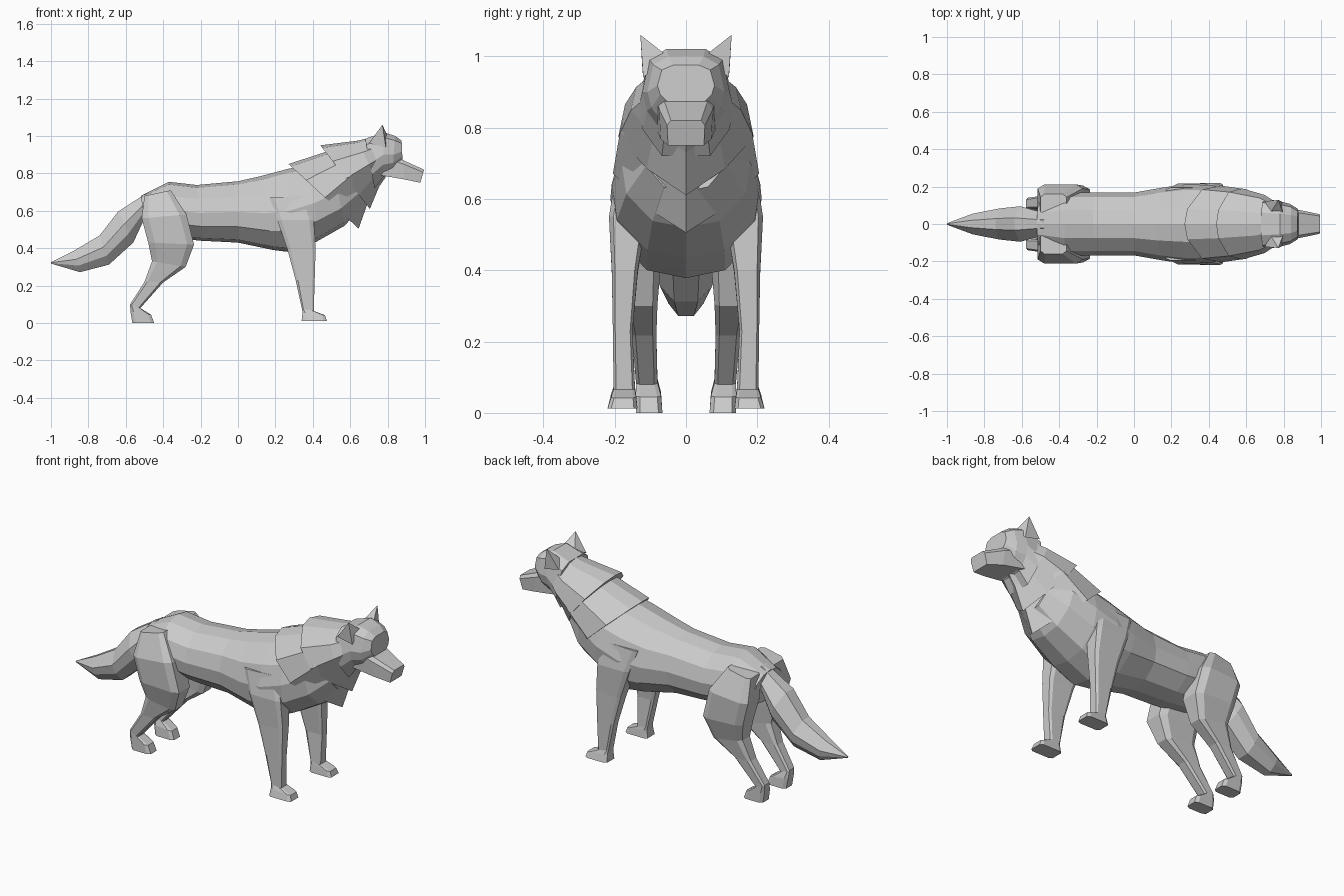
import bpy, bmesh


def finish(name, bm, mirror=False):
    bmesh.ops.remove_doubles(bm, verts=bm.verts, dist=0.0005)
    bmesh.ops.recalc_face_normals(bm, faces=bm.faces)
    me = bpy.data.meshes.new(name)
    bm.to_mesh(me)
    bm.free()
    ob = bpy.data.objects.new(name, me)
    bpy.context.collection.objects.link(ob)
    if mirror:
        mod = ob.modifiers.new("mirror", 'MIRROR')
        mod.use_axis = (False, True, False)
        mod.use_clip = False
        mod.use_mirror_merge = False
    return ob


def skin(name, rings, mirror=False):
    # join a row of equal-length point rings and cap both ends
    bm = bmesh.new()
    vs = [[bm.verts.new(p) for p in r] for r in rings]
    n = len(vs[0])
    for a, b in zip(vs, vs[1:]):
        for i in range(n):
            j = (i + 1) % n
            bm.faces.new((a[i], a[j], b[j], b[i]))
    bm.faces.new(vs[0])
    bm.faces.new(vs[-1])
    return finish(name, bm, mirror)


def trunk(name, profile, sections):
    # section: top x, top z, bottom x, bottom z, half width; profile: (depth, width)
    rings = []
    for xt, zt, xb, zb, w in sections:
        half = [(xt + (xb - xt) * t, w * f, zt + (zb - zt) * t) for t, f in profile]
        other = [(x, -y, z) for x, y, z in reversed(half) if y > 1e-6 or w == 0]
        if w == 0:
            other = other[:sum(1 for _, f in profile if f > 0)]
        rings.append(half + other)
    return skin(name, rings)


def limb(name, sections, c=0.2):
    # section: back x, back z, front x, front z, inner y, outer y; corners cut by c
    shape = [(c, 0), (1 - c, 0), (1, c), (1, 1 - c), (1 - c, 1), (c, 1), (0, 1 - c), (0, c)]
    rings = [[(xb + (xf - xb) * u, yi + (yo - yi) * v, zb + (zf - zb) * u)
              for u, v in shape] for xb, zb, xf, zf, yi, yo in sections]
    return skin(name, rings, True)


BODY = [(0, 0), (.05, .45), (.25, .86), (.5, 1), (.74, .93), (.95, .52), (1, 0)]
MANE = [(0, 0), (.04, .4), (.25, .9), (.52, 1), (.78, .58), (1, 0)]
HEAD = [(0, .45), (.12, .85), (.5, 1), (.72, .9), (1, .5)]
BOX = [(0, .8), (.2, 1), (1, .95)]
TAIL = [(0, .35), (.4, 1), (.7, .9), (1, .4)]

# torso from rump to chest
trunk("body", BODY, [
    (-.52, .68, -.49, .50, .125), (-.37, .755, -.38, .46, .168),
    (-.22, .738, -.20, .44, .168), (0, .758, 0, .43, .168),
    (.12, .785, .19, .39, .195), (.27, .825, .29, .378, .212),
    (.40, .85, .42, .435, .208), (.50, .88, .57, .52, .18),
    (.60, .90, .66, .62, .12)])

# two overlapping fur collars
trunk("rear_mane", MANE, [
    (.27, .85, .645, .505, .205), (.50, .925, .70, .66, .185), (.60, .94, .75, .72, .13)])
trunk("front_mane", MANE, [
    (.44, .95, .705, .61, .19), (.64, .975, .755, .73, .155), (.74, 1.0, .79, .78, .11)])

# head and muzzle
trunk("head", HEAD, [
    (.68, .985, .73, .72, .135), (.78, 1.02, .775, .78, .122),
    (.84, 1.0, .825, .80, .108), (.875, .975, .88, .86, .08)])
trunk("muzzle", BOX, [
    (.78, .91, .76, .79, .085), (.88, .872, .89, .768, .075), (.995, .82, .975, .75, .053)])

# ears
bm = bmesh.new()
pts = [(.80, .052, 1.0), (.79, .12, .94), (.70, .122, .96), (.73, .06, .99), (.772, .128, 1.06)]
v = [bm.verts.new(p) for p in pts]
bm.faces.new(v[:4])
for i in range(4):
    bm.faces.new((v[i], v[(i + 1) % 4], v[4]))
finish("ear", bm, True)

# bushy tail
trunk("tail", TAIL, [
    (-.48, .70, -.49, .58, .06), (-.64, .597, -.56, .43, .095),
    (-.74, .468, -.69, .312, .083), (-.875, .388, -.845, .272, .055),
    (-1.0, .325, -1.0, .318, .004)])

# legs, mirrored left to right
limb("front_leg", [
    (.17, .67, .37, .68, .10, .195), (.21, .55, .405, .55, .11, .216),
    (.265, .39, .415, .40, .135, .208), (.308, .23, .41, .23, .15, .205),
    (.342, .075, .405, .065, .143, .203), (.345, .055, .465, .042, .14, .21),
    (.34, .012, .475, .012, .136, .22)], .12)
limb("hind_leg", [
    (-.50, .68, -.36, .71, .05, .16), (-.515, .56, -.275, .58, .06, .212),
    (-.48, .43, -.235, .42, .07, .205), (-.46, .33, -.28, .30, .08, .17),
    (-.50, .22, -.40, .217, .083, .152), (-.577, .10, -.522, .08, .08, .14),
    (-.575, .06, -.465, .045, .07, .14), (-.565, 0, -.448, 0, .066, .14)], .15)
